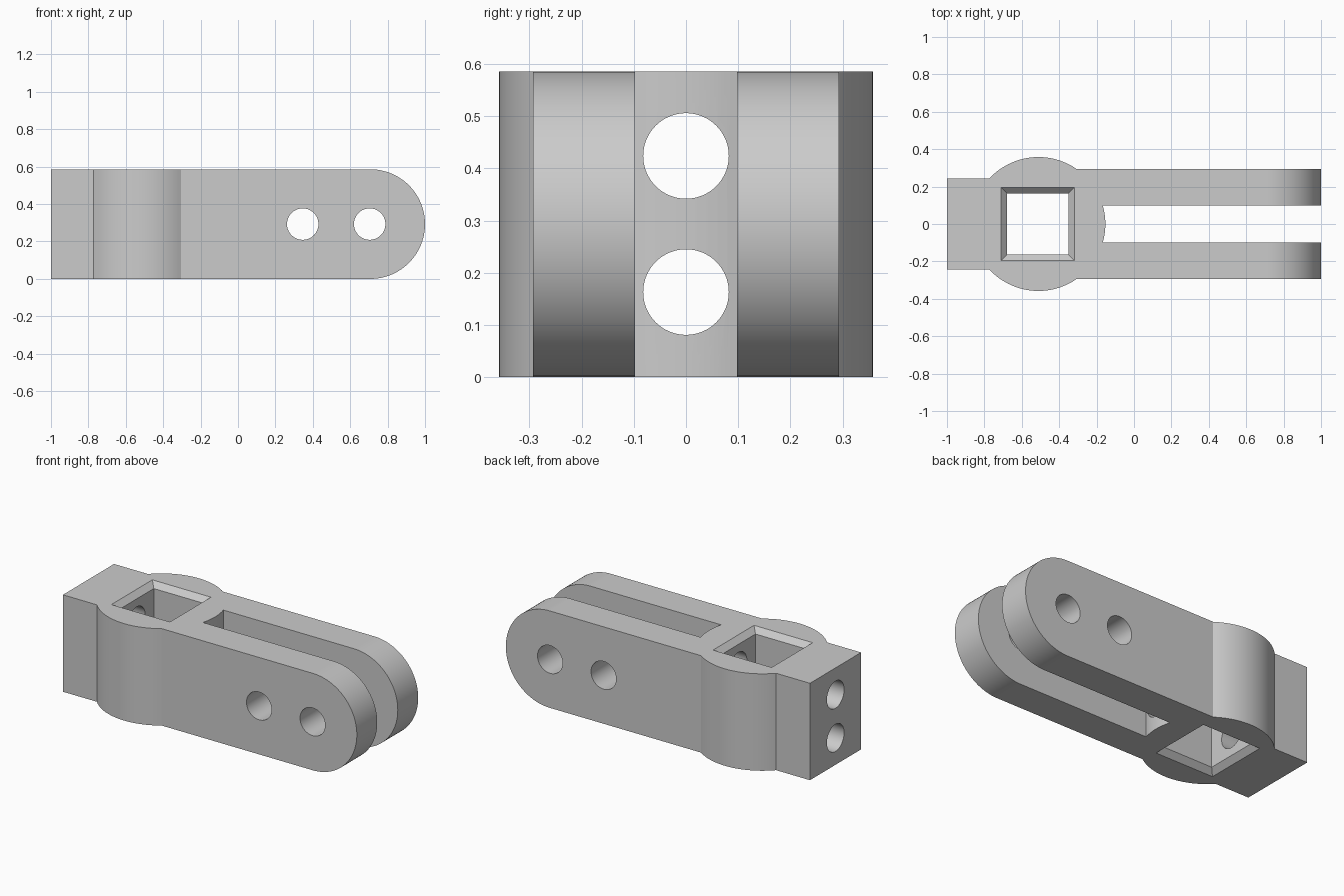
import bpy, bmesh
from math import asin, cos, sin, pi, radians
from mathutils import Matrix, Vector

cube = bpy.data.objects.get("Cube")
if cube:
    bpy.data.objects.remove(cube, do_unlink=True)

H = 0.586            # height
R_END = H / 2        # rounded arm tips
BOSS_X, BOSS_R = -0.511, 0.358
ARM, TAIL, SLOT = 0.293, 0.244, 0.098   # half widths

grey = bpy.data.materials.new("plain grey")
grey.use_nodes = True
grey.diffuse_color = (0.6, 0.6, 0.6, 1)
grey.node_tree.nodes["Principled BSDF"].inputs["Base Color"].default_value = (0.6, 0.6, 0.6, 1)


def finish(name, bm):
    bmesh.ops.recalc_face_normals(bm, faces=bm.faces)
    mesh = bpy.data.meshes.new(name)
    bm.to_mesh(mesh)
    bm.free()
    mesh.materials.append(grey)
    obj = bpy.data.objects.new(name, mesh)
    bpy.context.collection.objects.link(obj)
    return obj


def prism(name, points, direction):
    bm = bmesh.new()
    face = bm.faces.new([bm.verts.new(p) for p in points])
    ext = bmesh.ops.extrude_face_region(bm, geom=[face])["geom"]
    verts = [v for v in ext if isinstance(v, bmesh.types.BMVert)]
    bmesh.ops.translate(bm, verts=verts, vec=Vector(direction))
    return finish(name, bm)


def rod(name, centre, radius, length, axis):
    bm = bmesh.new()
    bmesh.ops.create_cone(bm, cap_ends=True, segments=64, radius1=radius,
                          radius2=radius, depth=length,
                          matrix=Matrix.Translation(centre) @ Matrix.Rotation(pi / 2, 4, axis))
    return finish(name, bm)


def arc(cx, cy, r, a, b, n):
    return [(cx + r * cos(a + (b - a) * i / n), cy + r * sin(a + (b - a) * i / n))
            for i in range(n + 1)]


# Plan outline: forked arms, round boss and narrower tail
a_slot, a_arm, a_tail = asin(SLOT / BOSS_R), asin(ARM / BOSS_R), pi - asin(TAIL / BOSS_R)
plan = arc(BOSS_X, 0, BOSS_R, -a_slot, a_slot, 10)
plan += [(1.1, SLOT), (1.1, ARM)]
plan += arc(BOSS_X, 0, BOSS_R, a_arm, a_tail, 24)
plan += [(-1, TAIL), (-1, -TAIL)]
plan += arc(BOSS_X, 0, BOSS_R, -a_tail, -a_arm, 24)
plan += [(1.1, -ARM), (1.1, -SLOT)]
body = prism("forked_link", [(x, y, -0.1) for x, y in plan], (0, 0, H + 0.2))

# Side profile trims the height and rounds the arm tips
side = [(-1.2, H), (-1.2, 0)] + arc(1 - R_END, R_END, R_END, -pi / 2, pi / 2, 48)
trims = [(prism("side_profile", [(x, -0.6, z) for x, z in side], (0, 1.2, 0)), "INTERSECT")]

# Square socket with chamfers at both mouths
bm = bmesh.new()
loops = []
inner, chamfer, over = 0.164, 0.032, 0.05
wide = inner + chamfer + over
for z, h in ((-over, wide), (chamfer, inner), (H - chamfer, inner), (H + over, wide)):
    loops.append([bm.verts.new((-0.514 + h * sx, h * sy, z))
                  for sx, sy in ((-1, -1), (1, -1), (1, 1), (-1, 1))])
for low, high in zip(loops, loops[1:]):
    for i in range(4):
        j = (i + 1) % 4
        bm.faces.new((low[i], low[j], high[j], high[i]))
bm.faces.new(loops[0])
bm.faces.new(loops[-1])
trims.append((finish("socket_cutter", bm), "DIFFERENCE"))

# Cross holes in the arms, lengthwise bores through tail and boss
for x in (0.346, 0.704):
    trims.append((rod("arm_hole_cutter", (x, 0, R_END), 0.084, 1, "X"), "DIFFERENCE"))
for z in (0.163, 0.424):
    trims.append((rod("tail_bore_cutter", (-0.6, 0, z), 0.082, 1.1, "Y"), "DIFFERENCE"))

bpy.ops.object.select_all(action="DESELECT")
bpy.context.view_layer.objects.active = body
body.select_set(True)
for cutter, operation in trims:
    cutter.hide_render = True
    mod = body.modifiers.new("trim", "BOOLEAN")
    mod.operation, mod.solver, mod.object = operation, "EXACT", cutter
    bpy.ops.object.modifier_apply(modifier=mod.name)
    bpy.data.objects.remove(cutter, do_unlink=True)

bpy.ops.object.shade_smooth_by_angle(angle=radians(25))
weighted = body.modifiers.new("weighted_normals", "WEIGHTED_NORMAL")
weighted.keep_sharp = True
